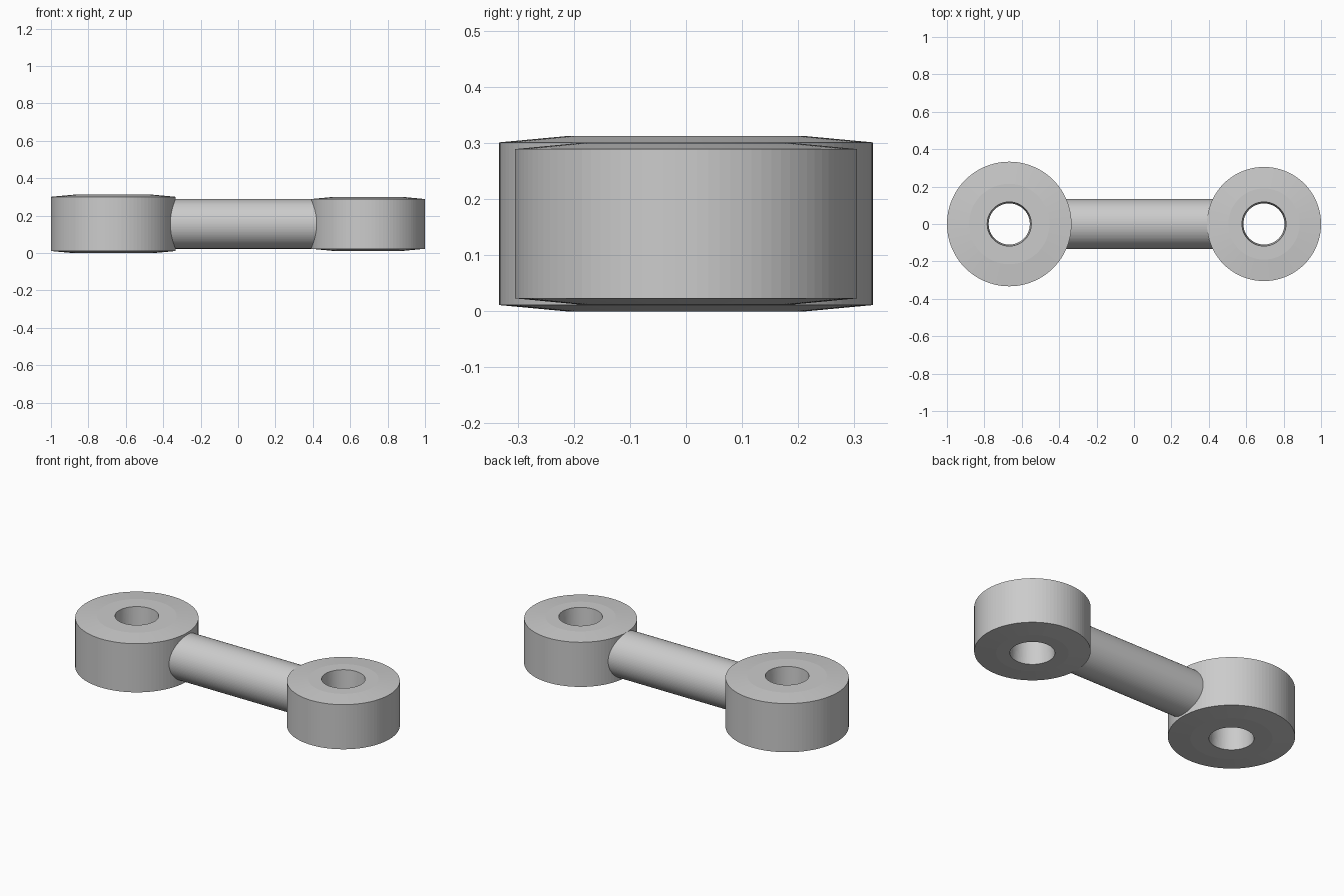
import bpy, bmesh, math
from mathutils import Matrix

cube = bpy.data.objects.get("Cube")
if cube:
    bpy.data.objects.remove(cube, do_unlink=True)

SEGMENTS = 96
MID_Z = 0.156

steel = bpy.data.materials.new("grey_metal")
steel.use_nodes = True
GREY = (0.6, 0.6, 0.6, 1.0)
steel.diffuse_color = GREY
steel.node_tree.nodes["Principled BSDF"].inputs["Base Color"].default_value = GREY


def finish(bm, name, location):
    bmesh.ops.recalc_face_normals(bm, faces=bm.faces)
    mesh = bpy.data.meshes.new(name)
    bm.to_mesh(mesh)
    bm.free()
    mesh.materials.append(steel)
    obj = bpy.data.objects.new(name, mesh)
    obj.location = location
    bpy.context.collection.objects.link(obj)
    bpy.ops.object.select_all(action='DESELECT')
    obj.select_set(True)
    bpy.context.view_layer.objects.active = obj
    bpy.ops.object.shade_smooth_by_angle(angle=math.radians(3.5))
    # Keep the round walls smooth while the rims stay crisp
    bpy.ops.object.shade_smooth_by_angle(angle=math.radians(25))
    return obj


def end_boss(name, x, radius, flat_radius, half_height):
    """Ring with slightly coned faces and a hole drafted towards its middle."""
    rim_z = half_height - 0.011
    upper = [(0.118, half_height), (flat_radius, half_height), (radius, rim_z)]
    lower = [(r, -z) for r, z in reversed(upper)]
    profile = upper + lower + [(0.11, 0)]
    bm = bmesh.new()
    rings = []
    for r, z in profile:
        angles = [math.tau * i / SEGMENTS for i in range(SEGMENTS)]
        rings.append([bm.verts.new((r * math.cos(a), r * math.sin(a), z)) for a in angles])
    for ring, following in zip(rings, rings[1:] + rings[:1]):
        for i in range(SEGMENTS):
            j = (i + 1) % SEGMENTS
            bm.faces.new((ring[i], ring[j], following[j], following[i]))
    return finish(bm, name, (x, 0, MID_Z))


def round_bar(name, x_start, x_end, radius):
    bm = bmesh.new()
    bmesh.ops.create_cone(bm, cap_ends=True, segments=SEGMENTS, radius1=radius,
                          radius2=radius, depth=x_end - x_start,
                          matrix=Matrix.Rotation(math.pi / 2, 4, 'Y'))
    return finish(bm, name, ((x_start + x_end) / 2, 0, MID_Z))


# Large eye, small eye and the bar that joins them
end_boss("large_end_ring", -0.667, 0.333, 0.215, 0.156)
end_boss("small_end_ring", 0.695, 0.305, 0.19, 0.144)
round_bar("connecting_bar", -0.45, 0.5, 0.133)
